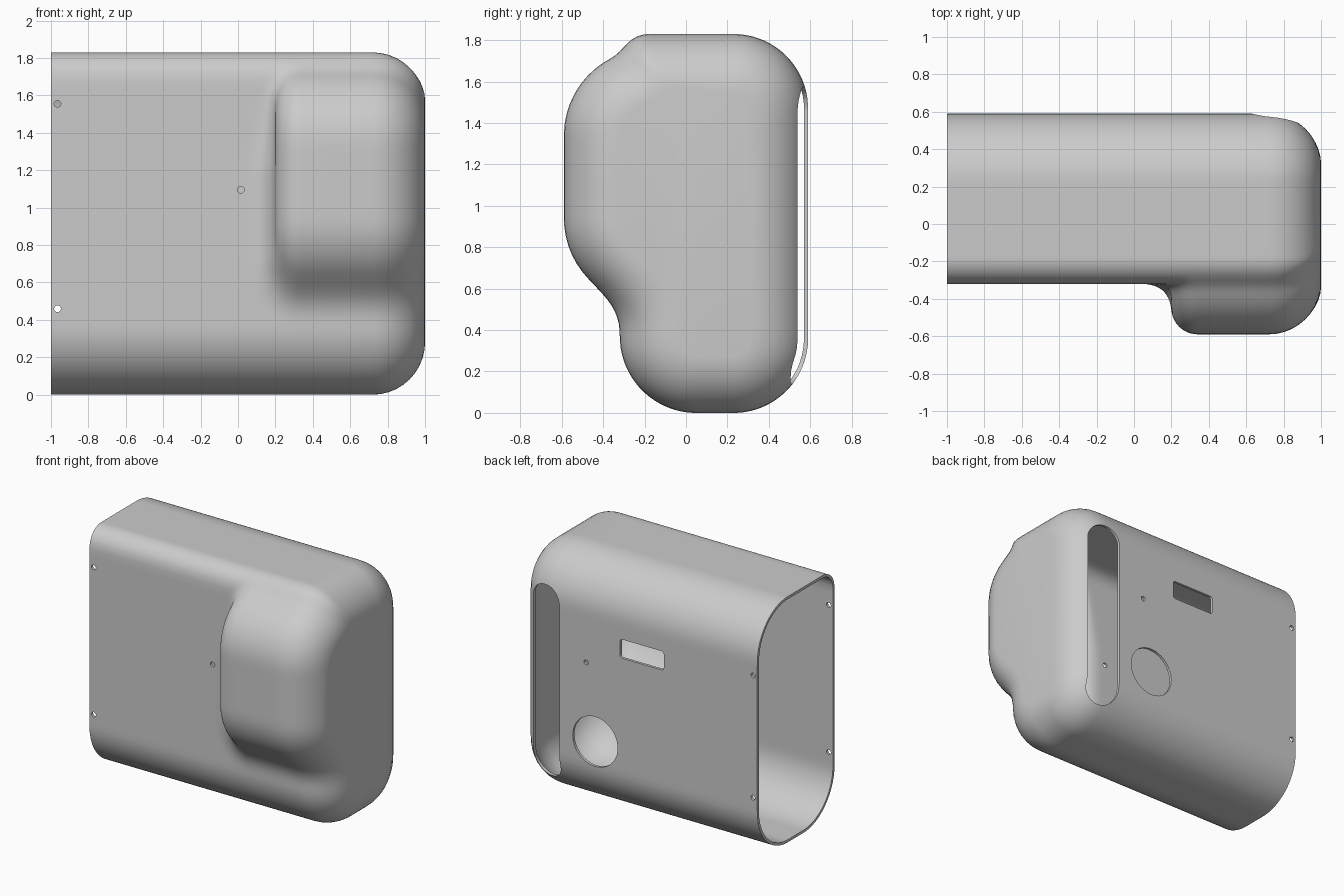
import bpy, bmesh
from math import sin, cos, pi, hypot, sqrt, radians

if "Cube" in bpy.data.objects:
    bpy.data.objects.remove(bpy.data.objects["Cube"], do_unlink=True)

WALL = 0.02      # shell thickness
END_R = 0.28     # rounding of the closed end
BULGE_X = 0.2    # side wall of the front bulge
RING = 180       # points per cross-section


def rounded_box(y, z, y0, y1, z0, z1, radius):
    """Signed distance to a rounded rectangle in the y-z plane."""
    qy = abs(y - (y0 + y1) / 2) - (y1 - y0) / 2 + radius
    qz = abs(z - (z0 + z1) / 2) - (z1 - z0) / 2 + radius
    return min(max(qy, qz), 0) + hypot(max(qy, 0), max(qz, 0)) - radius


def round_cut(a, b, r):
    """Intersection of two distances with a rounded edge."""
    return min(max(a, b), -r) + hypot(max(a + r, 0), max(b + r, 0))


def housing(x, y, z):
    """Signed distance to the housing: body, filleted bulge, rounded end."""
    corner = 0.36
    if y < 0.135:
        corner = 0.14 if z > 0.915 else 0.37
    body = rounded_box(y, z, -0.32, 0.59, 0, 1.83, corner)
    bulge = rounded_box(y, z, -0.59, 0.26, 0.52, 1.76, 0.42)
    bulge = round_cut(bulge, BULGE_X - x, 0.14)
    run = min(max(x - 1 + END_R, 0), END_R)
    inset = END_R - sqrt(END_R ** 2 - run ** 2)
    fade = min(1, max(0.3, 1 - 1.4 * (z - 1.2)))
    k = fade * 1.17 * (0.14 + inset)
    h = max(k - abs(body - bulge), 0) / k
    return round_cut(min(body, bulge) - h * h * k / 4, x - 1, END_R)


def section(bm, x, depth):
    """Ring of vertices where the housing surface, sunk by depth, crosses x."""
    ring = []
    for i in range(RING):
        a = 2 * pi * i / RING
        dy, dz = 0.5 * cos(a), 0.95 * sin(a)
        lo, hi = 0.0, 2.5
        for _ in range(22):
            mid = (lo + hi) / 2
            if housing(x, 0.14 + dy * mid, 0.9 + dz * mid) < -depth:
                lo = mid
            else:
                hi = mid
        ring.append(bm.verts.new((x, 0.14 + dy * lo, 0.9 + dz * lo)))
    return ring


def bridge(bm, a, b):
    for i in range(RING):
        j = (i + 1) % RING
        bm.faces.new((a[i], a[j], b[j], b[i]))


def skin(bm, depth):
    """Loft one skin from the open end to the closed end; return the open ring."""
    wall = BULGE_X + depth
    steps = [i / 10 * pi / 2 for i in range(11)]
    xs = [-1, -0.5, 0]
    xs += [0.04 + (wall - 0.04) * sin(s) for s in steps]
    xs += [wall + (0.34 - wall) * (1 - cos(s)) for s in steps[1:]]
    xs += [0.46, 0.6]
    xs += [1 - END_R + (END_R - depth) * 0.9999 * sin(s) for s in steps]
    rings = [section(bm, x, depth) for x in xs]
    for a, b in zip(rings, rings[1:]):
        bridge(bm, a, b)
    bm.faces.new(rings[-1])
    return rings[0]


def make_object(name, bm):
    bmesh.ops.recalc_face_normals(bm, faces=bm.faces[:])
    mesh = bpy.data.meshes.new(name)
    bm.to_mesh(mesh)
    bm.free()
    obj = bpy.data.objects.new(name, mesh)
    bpy.context.collection.objects.link(obj)
    return obj


def add_cut(bm, cx, cz, w, h, r, y0, y1):
    """Rounded-rectangle prism along y."""
    pts = []
    for q, (sx, sz) in enumerate(((1, 1), (-1, 1), (-1, -1), (1, -1))):
        for i in range(13):
            a = (q + i / 12) * pi / 2
            p = (cx + sx * (w / 2 - r) + r * cos(a), cz + sz * (h / 2 - r) + r * sin(a))
            if not pts or hypot(p[0] - pts[-1][0], p[1] - pts[-1][1]) > 1e-5:
                pts.append(p)
    if hypot(pts[0][0] - pts[-1][0], pts[0][1] - pts[-1][1]) < 1e-5:
        pts.pop()
    a = [bm.verts.new((x, y0, z)) for x, z in pts]
    b = [bm.verts.new((x, y1, z)) for x, z in pts]
    n = len(pts)
    bm.faces.new(a)
    bm.faces.new(b[::-1])
    for i in range(n):
        bm.faces.new((a[i], b[i], b[(i + 1) % n], a[(i + 1) % n]))


# Hollow housing: outer and inner skins joined by the rim
bm = bmesh.new()
bridge(bm, skin(bm, 0), skin(bm, WALL))
shell = make_object("housing_shell", bm)

# Openings
bm = bmesh.new()
BACK, FRONT = (0.25, 0.75), (-0.42, -0.22)
add_cut(bm, 0.755, 0.86, 0.25, 1.44, 0.125, *BACK)    # tall slot
add_cut(bm, -0.05, 1.28, 0.36, 0.14, 0.02, *BACK)     # small window
add_cut(bm, 0.335, 0.53, 0.37, 0.37, 0.185, *BACK)    # round port
for x, z in ((-0.965, 1.37), (-0.965, 0.46), (0.41, 1.1)):
    add_cut(bm, x, z, 0.036, 0.036, 0.018, *BACK)     # back screw holes
for x, z in ((-0.965, 1.555), (-0.965, 0.46), (0.015, 1.095)):
    add_cut(bm, x, z, 0.036, 0.036, 0.018, *FRONT)    # front screw holes
cutter = make_object("opening_cutter", bm)
cutter.hide_render = True

mod = shell.modifiers.new("openings", "BOOLEAN")
mod.operation = "DIFFERENCE"
mod.solver = "EXACT"
mod.object = cutter
bpy.ops.object.select_all(action="DESELECT")
shell.select_set(True)
bpy.context.view_layer.objects.active = shell
bpy.ops.object.modifier_apply(modifier=mod.name)
bpy.data.objects.remove(cutter, do_unlink=True)

# Material
grey = bpy.data.materials.new("light_grey_plastic")
grey.use_nodes = True
color = (0.6, 0.6, 0.6, 1)
grey.diffuse_color = color
grey.node_tree.nodes["Principled BSDF"].inputs["Base Color"].default_value = color
shell.data.materials.clear()
shell.data.materials.append(grey)
bpy.ops.object.shade_smooth_by_angle(angle=radians(35))
